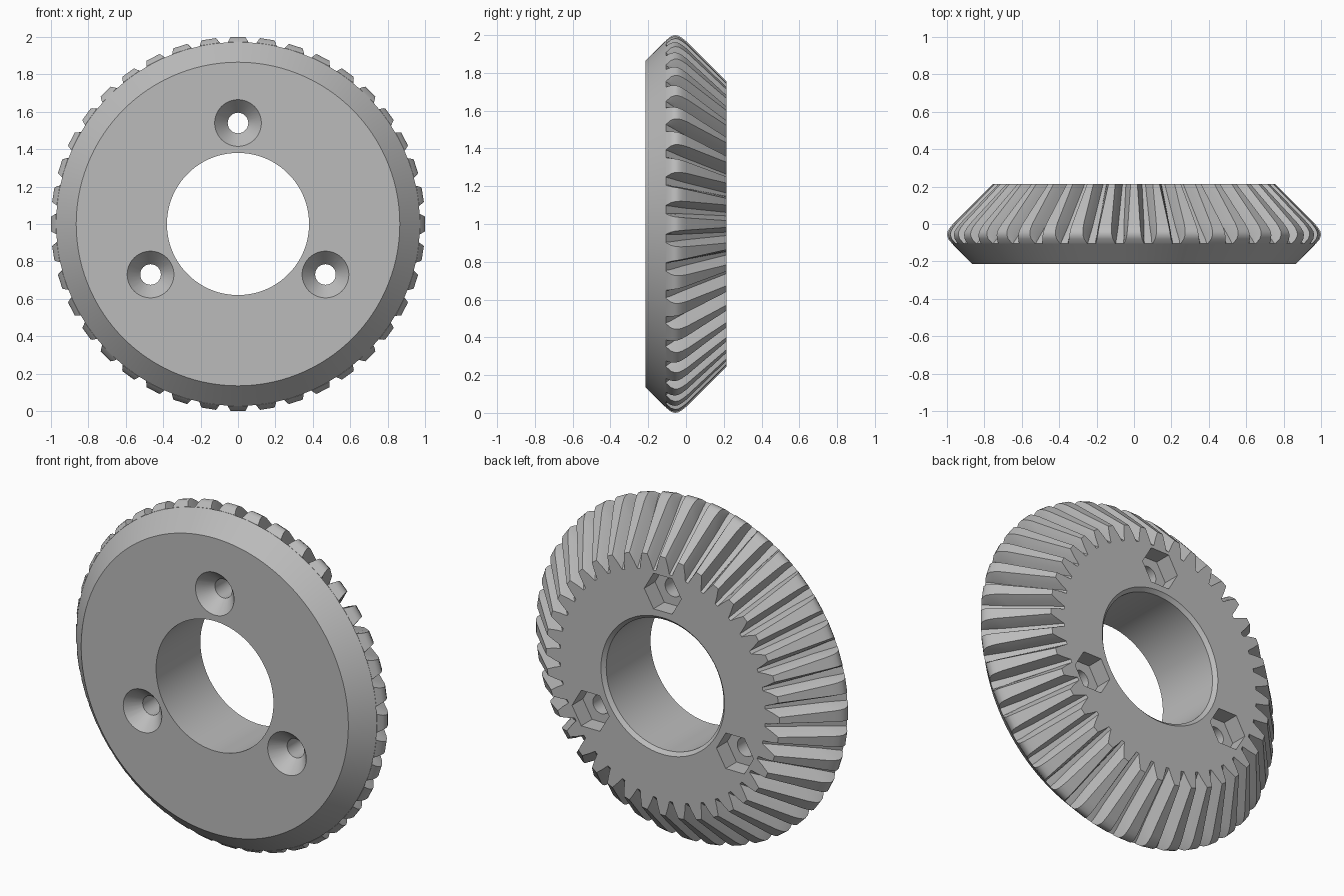
import bpy, bmesh, math
from mathutils import Matrix, Vector

cube = bpy.data.objects.get("Cube")
if cube:
    bpy.data.objects.remove(cube, do_unlink=True)

HALF = 0.215      # half thickness of the gear
TEETH = 40
CENTRE = Matrix.Translation((0, 0, 1))

steel = bpy.data.materials.new("grey_metal")
steel.use_nodes = True
steel.diffuse_color = (0.5, 0.5, 0.5, 1)
steel.node_tree.nodes["Principled BSDF"].inputs["Base Color"].default_value = (0.5, 0.5, 0.5, 1)


def make_object(name, bm):
    bmesh.ops.recalc_face_normals(bm, faces=bm.faces)
    mesh = bpy.data.meshes.new(name)
    bm.to_mesh(mesh)
    bm.free()
    mesh.materials.append(steel)
    obj = bpy.data.objects.new(name, mesh)
    obj.matrix_world = CENTRE
    bpy.context.collection.objects.link(obj)
    return obj


def activate(obj):
    bpy.ops.object.select_all(action='DESELECT')
    obj.select_set(True)
    bpy.context.view_layer.objects.active = obj


def lathe(name, profile, sides, centre=(0, 0), start=0.0):
    """Revolve a closed (radius, y) profile about the y direction."""
    bm = bmesh.new()
    rings = []
    for i in range(sides):
        a = start + math.tau * i / sides
        rings.append([bm.verts.new((centre[0] + r * math.cos(a), y, centre[1] + r * math.sin(a)))
                      for r, y in profile])
    n = len(profile)
    for i in range(sides):
        p, q = rings[i], rings[(i + 1) % sides]
        for j in range(n):
            k = (j + 1) % n
            bm.faces.new((p[j], p[k], q[k], q[j]))
    bmesh.ops.remove_doubles(bm, verts=bm.verts, dist=1e-6)
    bmesh.ops.dissolve_degenerate(bm, edges=bm.edges, dist=1e-6)
    return make_object(name, bm)


def floor_radius(y):
    """Radius of the cone at the bottom of the tooth gaps."""
    return 0.665 + (HALF - y) * 0.96


# Body: bored disc with a front cone, a rear cone and a chamfered bore
body = lathe("gear_body", [(0.38, -HALF), (0.865, -HALF), (floor_radius(-0.105), -0.105),
                           (floor_radius(HALF), HALF), (0.4, HALF), (0.38, HALF - 0.02)], 160)

# Screw holes: countersink in front, hexagonal nut pocket behind
for i in range(3):
    a = math.radians(90 + 120 * i)
    at = (0.54 * math.cos(a), 0.54 * math.sin(a))
    cutters = [
        lathe("countersink_cutter", [(0, -HALF - 0.02), (0.1425, -HALF - 0.02),
                                     (0.055, -HALF + 0.08), (0.055, 0.2), (0, 0.2)], 48, at),
        lathe("nut_pocket_cutter", [(0, 0.115), (0.12, 0.115), (0.12, 0.3), (0, 0.3)], 6, at),
    ]
    for cutter in cutters:
        cutter.hide_render = True
        activate(body)
        mod = body.modifiers.new("cut", 'BOOLEAN')
        mod.operation = 'DIFFERENCE'
        mod.solver = 'EXACT'
        mod.object = cutter
        bpy.ops.object.modifier_apply(modifier=mod.name)
        bpy.data.objects.remove(cutter, do_unlink=True)

# Teeth: sections of (tip radius, y, tip half width, root half width)
sections = [(0.755, HALF, 0.018, 0.044), (0.965, 0.005, 0.032, 0.054), (0.985, -0.02, 0.034, 0.055),
            (0.997, -0.04, 0.036, 0.055), (1.0, -0.058, 0.038, 0.055), (0.994, -0.08, 0.043, 0.055),
            (0.973, -0.105, 0.053, 0.055)]
bm = bmesh.new()
for t in range(TEETH):
    turn = Matrix.Rotation(math.tau * t / TEETH, 3, 'Y')
    loops = []
    for tip, y, w_tip, w_root in sections:
        root = floor_radius(y) - 0.006
        mid = (tip + root) / 2
        w_mid = (w_tip + w_root) / 2 * 1.06
        outline = [(-w_root, root), (-w_mid, mid), (-w_tip, tip),
                   (w_tip, tip), (w_mid, mid), (w_root, root)]
        loops.append([bm.verts.new(turn @ Vector((x, y, z))) for x, z in outline])
    for p, q in zip(loops, loops[1:]):
        for j in range(6):
            k = (j + 1) % 6
            bm.faces.new((p[j], p[k], q[k], q[j]))
    bm.faces.new(loops[0])
    bm.faces.new(loops[-1])
teeth = make_object("gear_teeth", bm)

for obj in (body, teeth):
    activate(obj)
    bpy.ops.object.shade_smooth_by_angle(angle=math.radians(25))
